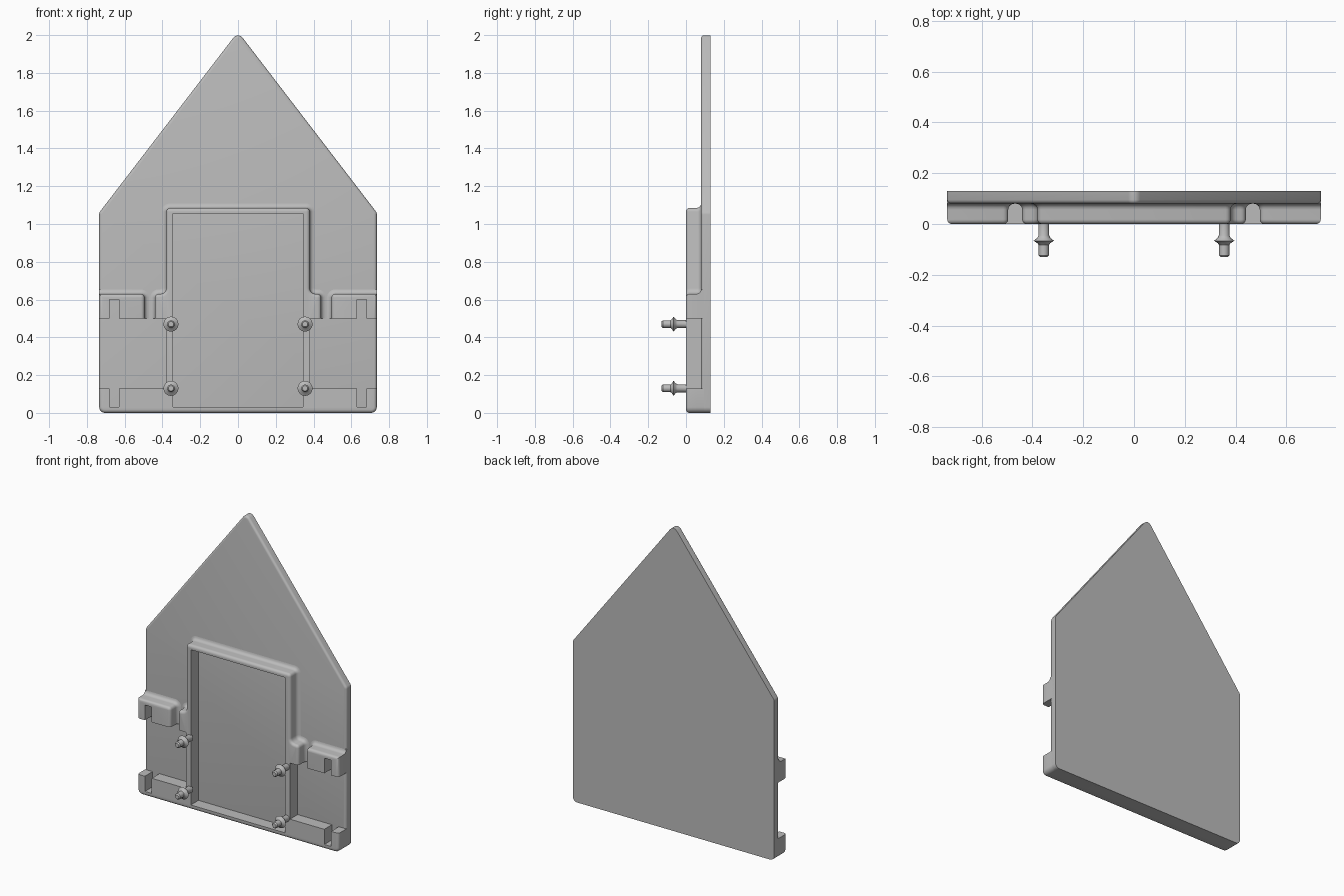
import bpy, bmesh, math
from mathutils import Vector, Matrix

cube = bpy.data.objects.get("Cube")
if cube:
    bpy.data.objects.remove(cube)

GREY = (0.5, 0.5, 0.5, 1)
mat = bpy.data.materials.new("plain grey")
mat.use_nodes = True
mat.diffuse_color = GREY
mat.node_tree.nodes["Principled BSDF"].inputs["Base Color"].default_value = GREY

FRONT, PLATE, BACK = 0.0, 0.08, 0.13   # y of relief face, plate face, plate back
HALF = 0.735                           # half width of the wall


def finish(name, bm):
    bmesh.ops.recalc_face_normals(bm, faces=bm.faces)
    me = bpy.data.meshes.new(name)
    bm.to_mesh(me)
    bm.free()
    ob = bpy.data.objects.new(name, me)
    bpy.context.collection.objects.link(ob)
    me.materials.append(mat)
    return ob


def select_only(ob):
    bpy.ops.object.select_all(action='DESELECT')
    ob.select_set(True)
    bpy.context.view_layer.objects.active = ob


def smooth(ob):
    select_only(ob)
    bpy.ops.object.shade_smooth_by_angle(angle=math.radians(32))


def rounded(corners, steps=4):
    """Corners are (x, z, radius, kind of the edge that follows)."""
    out = []
    for i, (x, z, r, kind) in enumerate(corners):
        p = Vector((x, z))
        if r == 0:
            out.append((p, kind))
            continue
        a = Vector(corners[i - 1][:2])
        b = Vector(corners[(i + 1) % len(corners)][:2])
        d1, d2 = (p - a).normalized(), (b - p).normalized()
        turn = math.atan2(d1.x * d2.y - d1.y * d2.x, d1.dot(d2))
        start = p - d1 * r * math.tan(abs(turn) / 2)
        centre = start + Vector((-d1.y, d1.x)) * math.copysign(r, turn)
        for k in range(steps + 1):
            rot = Matrix.Rotation(turn * k / steps, 2)
            out.append((centre + rot @ (start - centre), kind))
    return out


def offset(points, amounts):
    """Move every edge outward by the amount for its kind."""
    normals = []
    for i, (p, kind) in enumerate(points):
        d = (points[(i + 1) % len(points)][0] - p).normalized()
        normals.append((Vector((d.y, -d.x)), amounts.get(kind, 0)))
    out = []
    for i, (p, kind) in enumerate(points):
        (n1, o1), (n2, o2) = normals[i - 1], normals[i]
        det = n1.x * n2.y - n1.y * n2.x
        out.append(p + Vector((o1 * n2.y - o2 * n1.y, n1.x * o2 - n2.x * o1)) / det)
    return out


def loft(name, corners, layers):
    pts = rounded(corners)
    bm = bmesh.new()
    rings = [[bm.verts.new((v.x, y, v.y)) for v in offset(pts, amounts)]
             for y, amounts in layers]
    for r1, r2 in zip(rings, rings[1:]):
        for i in range(len(pts)):
            j = (i + 1) % len(pts)
            bm.faces.new((r1[i], r1[j], r2[j], r2[i]))
    bm.faces.new(rings[0])
    bm.faces.new(rings[-1])
    return finish(name, bm)


def front_round(y, r, steps=4):
    rows = []
    for k in range(steps + 1):
        a = math.pi / 2 * k / steps
        inset = -r * (1 - math.sin(a))
        rows.append((y + r * (1 - math.cos(a)), {'round': inset, 'flare': inset}))
    return rows


def relief_layers(r=0.018, foot=0.024, steps=4):
    rows = front_round(FRONT, r)
    for k in range(steps + 1):
        a = math.pi / 2 * k / steps
        rows.append((PLATE - foot + foot * math.sin(a), {'flare': foot * (1 - math.cos(a))}))
    rows.append((PLATE + 0.04, {'flare': foot}))
    return rows


def cut(ob, x0, x1, z0, z1):
    bm = bmesh.new()
    bmesh.ops.create_cube(bm, size=1)
    y0, y1 = FRONT - 0.1, PLATE + 0.02
    bmesh.ops.scale(bm, vec=(x1 - x0, y1 - y0, z1 - z0), verts=bm.verts)
    bmesh.ops.translate(bm, vec=((x0 + x1) / 2, (y0 + y1) / 2, (z0 + z1) / 2), verts=bm.verts)
    tool = finish("cutter", bm)
    tool.hide_render = True
    mod = ob.modifiers.new("cut", 'BOOLEAN')
    mod.operation, mod.solver, mod.object = 'DIFFERENCE', 'EXACT', tool
    select_only(ob)
    bpy.ops.object.modifier_apply(modifier=mod.name)
    bpy.data.objects.remove(tool)


def mirror_half(half, closing):
    """Right half of an outline plus its mirror image."""
    kinds = [closing] + [c[3] for c in half]
    left = [(-x, z, r, kinds[i]) for i, (x, z, r, k) in enumerate(half)]
    return half + left[::-1]


# Gabled wall panel
panel = loft("wall_panel", [
    (HALF, 0, 0.03, 'round'), (HALF, 1.06, 0.03, 'round'), (0, 2.018, 0.03, 'round'),
    (-HALF, 1.06, 0.03, 'round'), (-HALF, 0, 0.03, 'round')],
    front_round(PLATE, 0.015) + [(BACK, {})])
smooth(panel)

# Door frame with ears, joined to the base rail
half = [(HALF, 0, 0.03, 'round'), (HALF, 0.13, 0, 'flat'), (0.38, 0.13, 0, 'flat'),
        (0.38, 0.5, 0, 'flat'), (0.44, 0.5, 0, 'flare'), (0.44, 0.63, 0.02, 'flare'),
        (0.38, 0.63, 0.03, 'flare'), (0.38, 1.085, 0.02, 'flare')]
frame = loft("door_frame_and_base_rail", mirror_half(half, 'round'), relief_layers())
cut(frame, -0.345, 0.345, 0.03, 1.055)
for x in (-0.655, 0.655):
    cut(frame, x - 0.025, x + 0.025, 0.03, 0.3)
smooth(frame)

# Notched side rails
for side, s in (("left", 1), ("right", -1)):
    rail = [(0.495, 0.5, 0, 'flat'), (HALF, 0.5, 0, 'round'),
            (HALF, 0.63, 0, 'flare'), (0.495, 0.63, 0.02, 'flare')]
    ob = loft(side + "_side_rail", rail, relief_layers())
    cut(ob, 0.63, 0.68, 0.4, 0.6)
    if s < 0:
        ob.data.transform(Matrix.Scale(-1, 4, (1, 0, 0)))
        ob.data.flip_normals()
    smooth(ob)


# Flanged pegs: (radius, distance in front of the frame)
PEG = [(0.021, -0.01), (0.021, 0.045), (0.026, 0.055), (0.04, 0.066),
       (0.026, 0.075), (0.02, 0.082), (0.02, 0.123), (0.014, 0.13)]


def peg(name, x, z, sides=16):
    bm = bmesh.new()
    rings = []
    for r, d in PEG:
        rings.append([bm.verts.new((x + r * math.cos(a), -d, z + r * math.sin(a)))
                      for a in (2 * math.pi * k / sides for k in range(sides))])
    for r1, r2 in zip(rings, rings[1:]):
        for i in range(sides):
            j = (i + 1) % sides
            bm.faces.new((r1[i], r1[j], r2[j], r2[i]))
    bm.faces.new(rings[0])
    bm.faces.new(rings[-1])
    smooth(finish(name, bm))


for side, x in (("left", 0.355), ("right", -0.355)):
    for level, z in (("lower", 0.13), ("upper", 0.47)):
        peg(f"{level}_{side}_peg", x, z)
